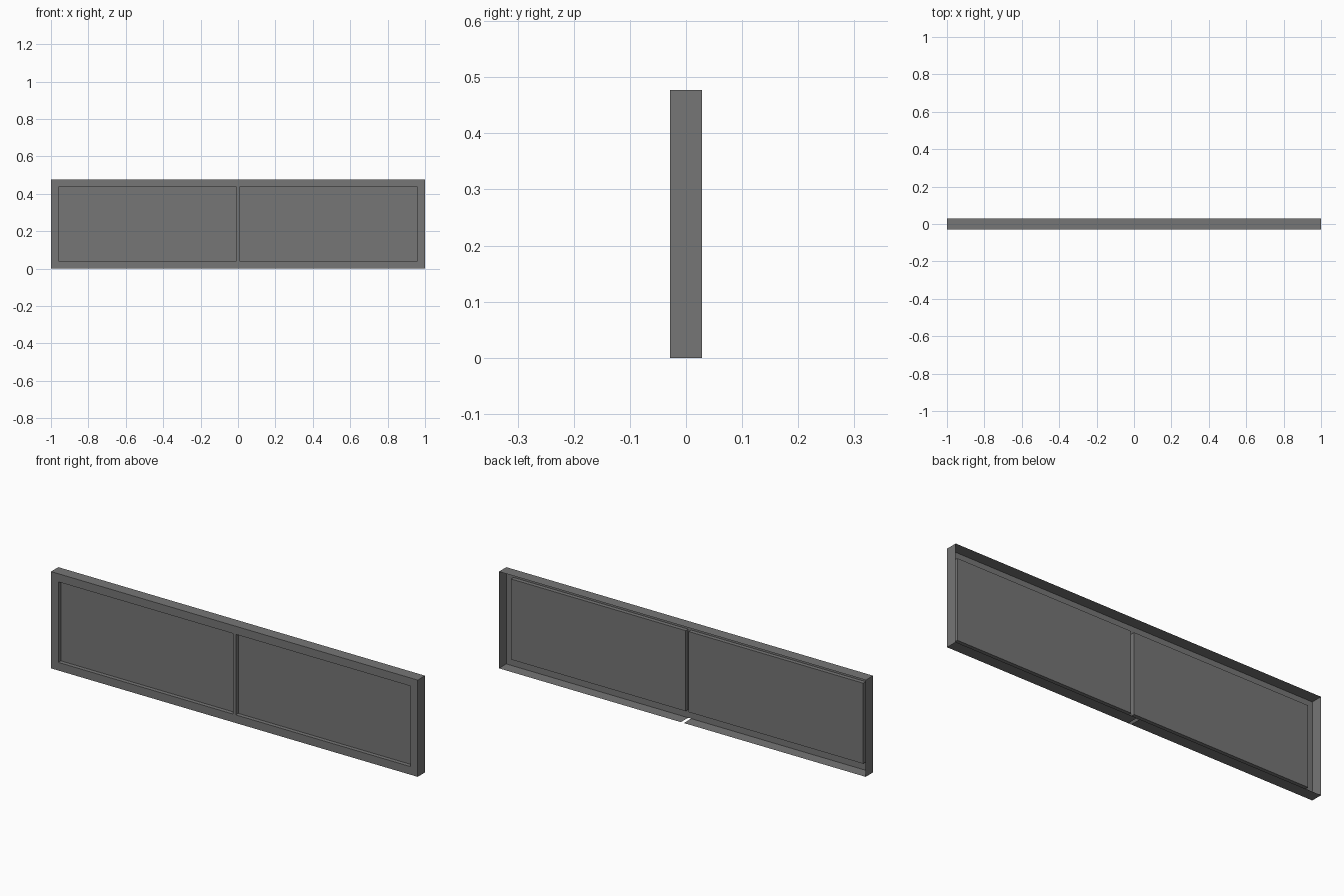
import bpy, bmesh
from mathutils import Vector

cube = bpy.data.objects.get("Cube")
if cube:
    bpy.data.objects.remove(cube, do_unlink=True)

HALF, HEIGHT, DEPTH = 1.0, 0.477, 0.057
BORDER, MULLION, RECESS = 0.04, 0.008, 0.02
FRONT = -DEPTH / 2

grey = bpy.data.materials.new("dark grey")
grey.use_nodes = True
colour = (0.18, 0.18, 0.18, 1)
grey.diffuse_color = colour
grey.node_tree.nodes["Principled BSDF"].inputs["Base Color"].default_value = colour


def add_object(name, bm):
    mesh = bpy.data.meshes.new(name)
    bm.to_mesh(mesh)
    bm.free()
    mesh.materials.append(grey)
    obj = bpy.data.objects.new(name, mesh)
    bpy.context.collection.objects.link(obj)


def upright_sheet(bm, x0, x1, z0, z1, y):
    corners = [(x0, z0), (x1, z0), (x1, z1), (x0, z1)]
    return bm.faces.new([bm.verts.new((x, y, z)) for x, z in corners])


def extrude_back(bm, edges, depth):
    result = bmesh.ops.extrude_edge_only(bm, edges=edges)["geom"]
    verts = [g for g in result if isinstance(g, bmesh.types.BMVert)]
    bmesh.ops.translate(bm, verts=verts, vec=(0, depth, 0))
    return [g for g in result if isinstance(g, bmesh.types.BMFace)]


# Front sheet, cut along the borders and the centre bar
bm = bmesh.new()
upright_sheet(bm, -HALF, HALF, 0, HEIGHT, FRONT)
cuts = [((x, 0, 0), (1, 0, 0)) for x in (BORDER - HALF, -MULLION, MULLION, HALF - BORDER)]
cuts += [((0, 0, z), (0, 0, 1)) for z in (BORDER, HEIGHT - BORDER)]
for point, normal in cuts:
    bmesh.ops.bisect_plane(bm, geom=bm.verts[:] + bm.edges[:] + bm.faces[:],
                           plane_co=Vector(point), plane_no=Vector(normal))

# Outer rim, open at the back, with a slot under the centre bar
rim_edges = [e for e in bm.edges if e.is_boundary]
slot = [e for e in rim_edges
        if all(v.co.z < BORDER / 2 and abs(v.co.x) < BORDER / 2 for v in e.verts)]
extrude_back(bm, [e for e in rim_edges if e not in slot], DEPTH)

# Two openings with shallow reveals reaching back to the panels
openings = [f for f in bm.faces
            if abs(f.normal.y) > 0.5 and BORDER < abs(f.calc_center_median().x) < HALF - BORDER
            and BORDER < f.calc_center_median().z < HEIGHT - BORDER]
reveal_edges = list({e for f in openings for e in f.edges})
bmesh.ops.delete(bm, geom=openings, context="FACES_ONLY")
extrude_back(bm, reveal_edges, RECESS)
bmesh.ops.recalc_face_normals(bm, faces=bm.faces[:])
front = [f for f in bm.faces if abs(f.normal.y) > 0.5]
if front[0].normal.y > 0:
    bmesh.ops.reverse_faces(bm, faces=bm.faces[:])
add_object("frame", bm)

# Recessed panels
for name, side in (("left_panel", 1), ("right_panel", -1)):
    bm = bmesh.new()
    x0, x1 = sorted((side * MULLION, side * (HALF - BORDER)))
    upright_sheet(bm, x0, x1, BORDER, HEIGHT - BORDER, FRONT + RECESS)
    add_object(name, bm)
